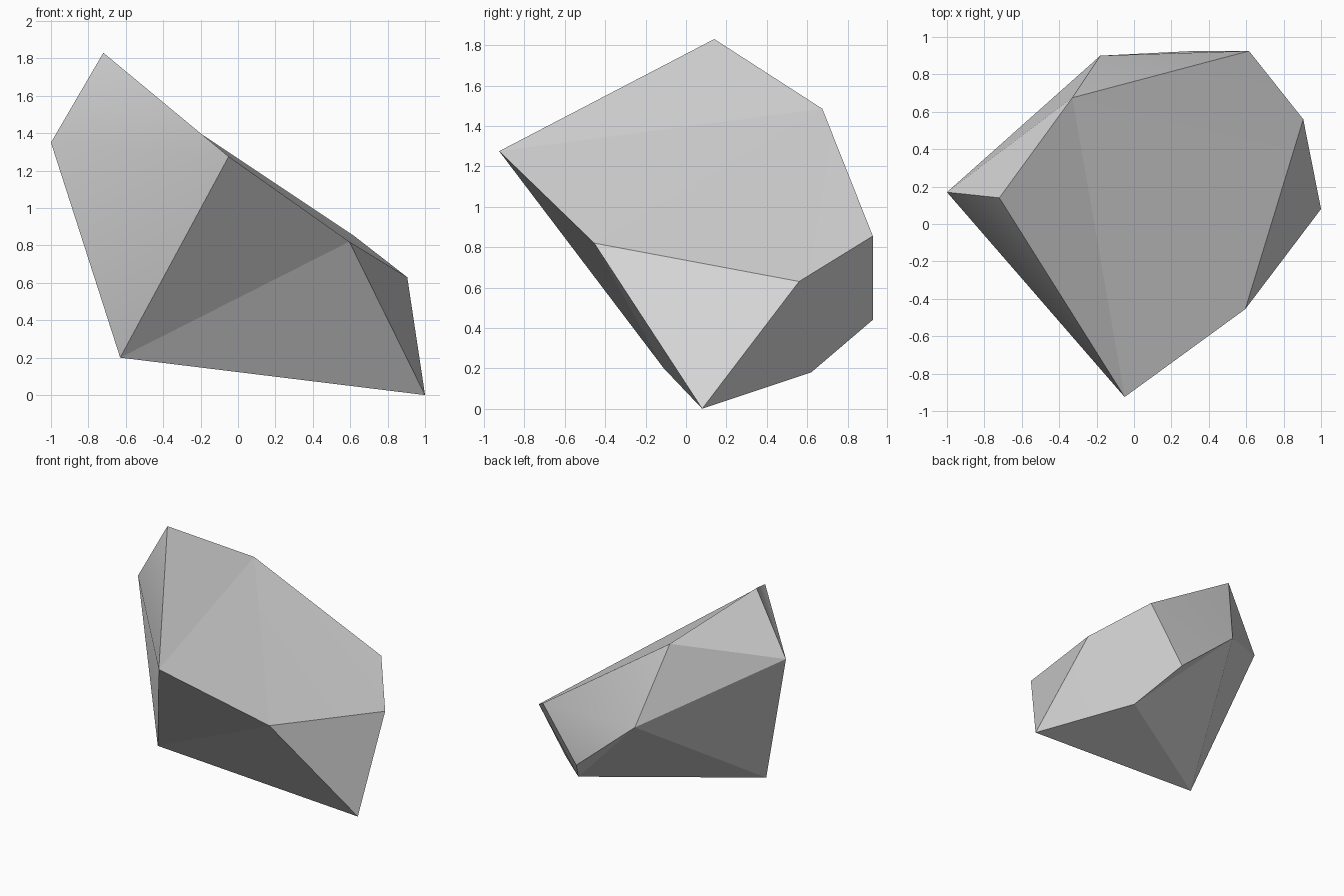
import bpy
import bmesh
from mathutils import Vector

# Remove the default cube
cube = bpy.data.objects.get("Cube")
if cube:
    bpy.data.objects.remove(cube, do_unlink=True)

# Corners of the rock, each known by a letter
corners = {
    # slanted upper facet
    "B": (-0.72, 0.14, 1.83),
    "C": (-0.05, -0.925, 1.275),
    "D": (0.595, -0.455, 0.82),
    "E": (0.905, 0.56, 0.63),
    "G": (0.615, 0.925, 0.855),
    "H": (-0.33, 0.675, 1.485),
    # sides
    "A": (-1.0, 0.17, 1.35),
    "I": (-0.18, 0.9, 0.865),
    "K": (0.32, 0.925, 0.44),
    # underside
    "F": (1.0, 0.08, 0.0),
    "L": (0.515, 0.62, 0.18),
    "J": (-0.63, -0.11, 0.2),
}

# Facets as rings of corners; each is fanned out from its first corner
top_facets = ["BCH", "HCD", "HDEG"]
front_facets = ["ABCJ", "JDC", "JFD", "DFE"]
back_facets = ["EFLKG", "GHIK", "AIH", "AHB"]
under_facets = ["JLF", "ILJ", "IKL", "AJI"]


def make_material(name, colour):
    mat = bpy.data.materials.new(name)
    mat.use_nodes = True
    mat.diffuse_color = colour
    mat.node_tree.nodes["Principled BSDF"].inputs["Base Color"].default_value = colour
    return mat


def faceted_object(name, points, facets, material):
    """Build a closed stone whose facets meet in crisp edges."""
    bm = bmesh.new()
    verts = {key: bm.verts.new(Vector(co)) for key, co in points.items()}
    inner_edges = []
    for ring in facets:
        first = verts[ring[0]]
        for a, b in zip(ring[1:], ring[2:]):
            face = bm.faces.new((first, verts[a], verts[b]))
            face.smooth = True
        inner_edges += [{first, verts[key]} for key in ring[2:-1]]
    # Only the folds inside one facet stay soft
    for edge in bm.edges:
        edge.smooth = set(edge.verts) in inner_edges
    bmesh.ops.recalc_face_normals(bm, faces=bm.faces[:])
    mesh = bpy.data.meshes.new(name)
    bm.to_mesh(mesh)
    bm.free()
    mesh.materials.append(material)
    obj = bpy.data.objects.new(name, mesh)
    bpy.context.collection.objects.link(obj)
    return obj


stone_grey = make_material("stone grey", (0.67, 0.67, 0.67, 1.0))
faceted_object("rock", corners,
               top_facets + front_facets + back_facets + under_facets,
               stone_grey)
